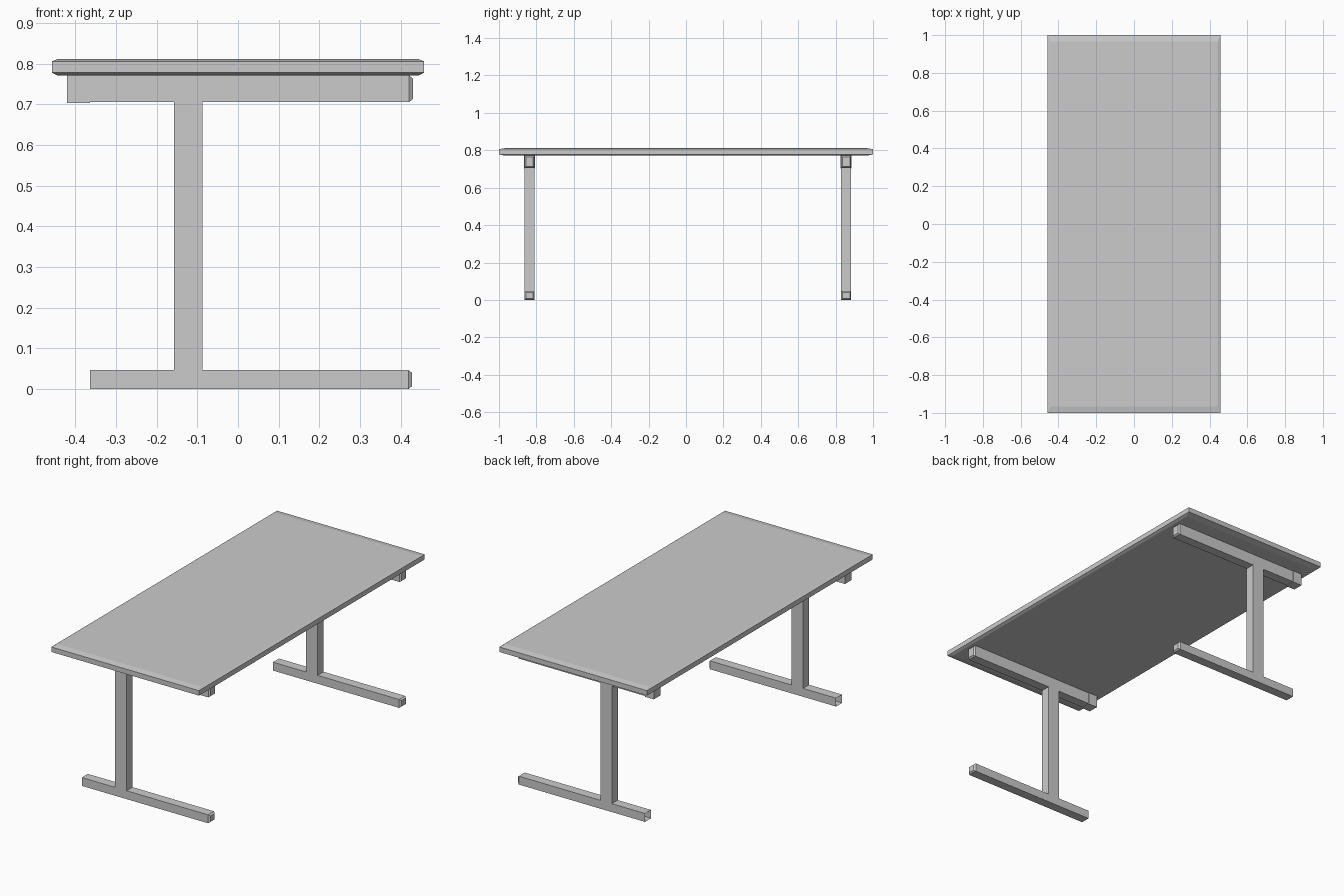
import bpy, bmesh

if "Cube" in bpy.data.objects:
    bpy.data.objects.remove(bpy.data.objects["Cube"])


def finish(bm, name):
    bmesh.ops.recalc_face_normals(bm, faces=bm.faces)
    mesh = bpy.data.meshes.new(name)
    bm.to_mesh(mesh)
    bm.free()
    obj = bpy.data.objects.new(name, mesh)
    bpy.context.collection.objects.link(obj)


def loft(name, rings):
    """Stack of rectangles (half x, half y, z), capped at both ends."""
    bm = bmesh.new()
    loops = [[bm.verts.new((sx * hx, sy * hy, z))
              for sx, sy in ((-1, -1), (1, -1), (1, 1), (-1, 1))]
             for hx, hy, z in rings]
    for a, b in zip(loops, loops[1:]):
        for i in range(4):
            j = (i + 1) % 4
            bm.faces.new((a[i], a[j], b[j], b[i]))
    bm.faces.new(loops[0])
    bm.faces.new(loops[-1])
    finish(bm, name)


def leg_frame(name, y, width):
    """I-shaped frame cut from one profile, with tapered front tips."""
    profile = [(-0.364, 0.0), (0.419, 0.0), (0.419, 0.047), (-0.087, 0.047),
               (-0.087, 0.706), (0.421, 0.706), (0.421, 0.771), (-0.364, 0.771),
               (-0.364, 0.706), (-0.158, 0.706), (-0.158, 0.047), (-0.364, 0.047)]
    bm = bmesh.new()
    face = bm.faces.new([bm.verts.new((x, y - width / 2, z)) for x, z in profile])
    out = bmesh.ops.extrude_face_region(bm, geom=[face])
    bmesh.ops.translate(bm, vec=(0, width, 0),
                        verts=[v for v in out["geom"] if isinstance(v, bmesh.types.BMVert)])
    bmesh.ops.recalc_face_normals(bm, faces=bm.faces)
    # tapered tips on the foot and the top beam
    tips = [f for f in bm.faces if f.calc_center_median().x > 0.41]
    for tip in tips:
        bmesh.ops.inset_individual(bm, faces=[tip], thickness=0.007, use_even_offset=True)
        bmesh.ops.translate(bm, vec=(0.009, 0, 0), verts=list(tip.verts))
    # foot tube is open at its other end
    rear = [f for f in bm.faces if f.calc_center_median().x < -0.36
            and f.calc_center_median().z < 0.1]
    bmesh.ops.delete(bm, geom=rear, context="FACES")
    finish(bm, name)


def box(name, lo, hi):
    bm = bmesh.new()
    bmesh.ops.create_cube(bm, size=1)
    for v in bm.verts:
        v.co = [(a + b) / 2 + c * (b - a) for a, b, c in zip(lo, hi, v.co)]
    finish(bm, name)


# table top with chamfered edges
loft("table_top", [(0.443, 0.965, 0.771), (0.458, 1.0, 0.778),
                   (0.458, 1.0, 0.806), (0.443, 0.965, 0.812)])

# two leg frames with a slightly larger end block on each top beam
for side, y in (("left", -0.837), ("right", 0.856)):
    leg_frame(side + "_leg_frame", y, 0.053)
    box(side + "_beam_end", (-0.42, y - 0.029, 0.703), (-0.364, y + 0.029, 0.771))
